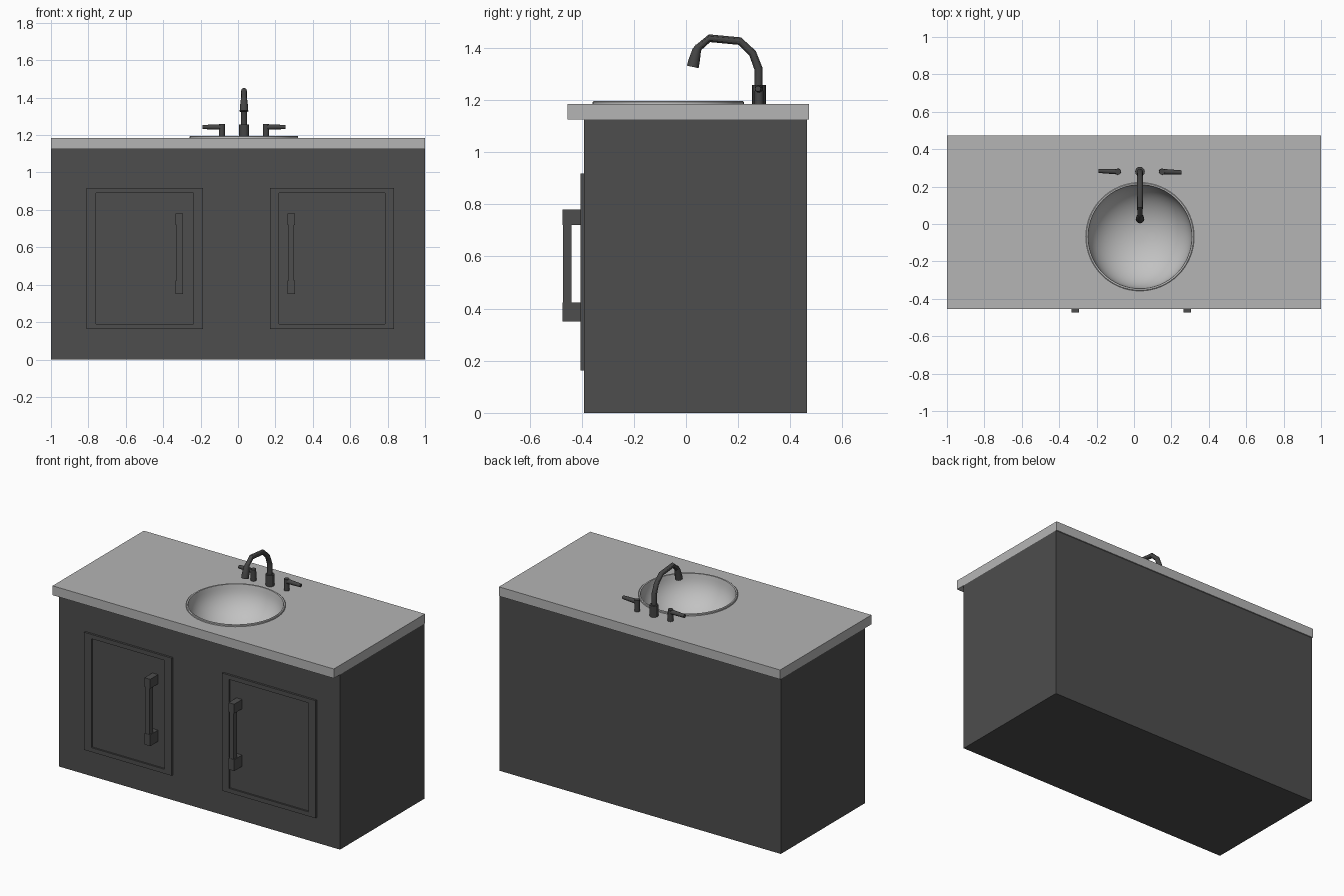
import bpy, bmesh, math
from mathutils import Vector

if "Cube" in bpy.data.objects:
    bpy.data.objects.remove(bpy.data.objects["Cube"])


def material(name, rgb):
    m = bpy.data.materials.new(name)
    m.diffuse_color = (*rgb, 1)
    m.use_nodes = True
    m.node_tree.nodes["Principled BSDF"].inputs["Base Color"].default_value = m.diffuse_color
    return m


CABINET = material("charcoal_cabinet", (0.075, 0.075, 0.075))
STONE = material("grey_stone", (0.46, 0.46, 0.46))
BASIN = material("pale_basin", (0.54, 0.54, 0.54))
METAL = material("dark_metal", (0.06, 0.06, 0.06))
CX, CY = 0.032, -0.068      # basin centre
FY = 0.28                   # faucet line


def finish(name, bm, mat, smooth=None):
    bmesh.ops.recalc_face_normals(bm, faces=bm.faces)
    me = bpy.data.meshes.new(name)
    bm.to_mesh(me)
    bm.free()
    me.materials.append(mat)
    ob = bpy.data.objects.new(name, me)
    bpy.context.collection.objects.link(ob)
    if smooth:
        bpy.ops.object.select_all(action='DESELECT')
        ob.select_set(True)
        bpy.context.view_layer.objects.active = ob
        bpy.ops.object.shade_smooth_by_angle(angle=math.radians(smooth))
    return ob


def add_box(bm, x0, x1, y0, y1, z0, z1):
    vs = bmesh.ops.create_cube(bm, size=1)["verts"]
    for v in vs:
        v.co = Vector(((x0 + x1) / 2 + v.co.x * (x1 - x0),
                       (y0 + y1) / 2 + v.co.y * (y1 - y0),
                       (z0 + z1) / 2 + v.co.z * (z1 - z0)))


def box(name, mat, *dims):
    bm = bmesh.new()
    add_box(bm, *dims)
    return finish(name, bm, mat)


def bridge(bm, rings, cap_start=True, cap_end=True):
    loops = [[bm.verts.new(p) for p in r] for r in rings]
    n = len(loops[0])
    for a, b in zip(loops, loops[1:]):
        for i in range(n):
            bm.faces.new((a[i], a[(i + 1) % n], b[(i + 1) % n], b[i]))
    if cap_start:
        bm.faces.new(loops[0])
    if cap_end:
        bm.faces.new(loops[-1])


def tube(bm, pts, radii, side, n=12):
    """Sweep a circle along a planar path; side is the plane normal."""
    pts = [Vector(p) for p in pts]
    side = Vector(side)
    rings = []
    for i, (p, r) in enumerate(zip(pts, radii)):
        t = (pts[min(i + 1, len(pts) - 1)] - pts[max(i - 1, 0)]).normalized()
        u = t.cross(side)
        rings.append([p + r * (math.cos(k * math.tau / n) * side + math.sin(k * math.tau / n) * u)
                      for k in range(n)])
    bridge(bm, rings)


def circle(r, z, n=64):
    return [(CX + r * math.cos(k * math.tau / n), CY + r * math.sin(k * math.tau / n), z)
            for k in range(n)]


# Cabinet body and countertop, with a round opening for the basin
body = box("cabinet_body", CABINET, -1, 1, -0.392, 0.465, 0, 1.125)
top = box("countertop", STONE, -1, 1, -0.455, 0.472, 1.125, 1.185)
bm = bmesh.new()
bridge(bm, [circle(0.281, 0.85), circle(0.281, 1.3)])
cutter = finish("basin_cutter", bm, STONE)
cutter.hide_render = True
cutter.hide_viewport = True
cutter.display_type = 'WIRE'
for ob in (body, top):
    mod = ob.modifiers.new("basin_opening", 'BOOLEAN')
    mod.object = cutter
    mod.operation = 'DIFFERENCE'
    mod.solver = 'EXACT'

# Basin: raised rim and rounded bowl
rings = [circle(0.29, 1.184), circle(0.29, 1.193), circle(0.286, 1.196), circle(0.278, 1.195)]
for i in range(1, 16):
    a = i / 16 * math.pi / 2
    rings.append(circle(0.276 * math.cos(a), 1.19 - 0.22 * math.sin(a)))
bm = bmesh.new()
bridge(bm, rings, cap_start=False)
basin = finish("basin", bm, BASIN, 40)
# the open shell faces up and inward
if basin.data.polygons[-1].normal.z < 0:
    basin.data.flip_normals()


# Doors: raised frame around a recessed panel
def door(name, x0, x1, z0, z1, dx, dz):
    def rect(y, ix, iz):
        return [(x0 + ix, y, z0 + iz), (x1 - ix, y, z0 + iz),
                (x1 - ix, y, z1 - iz), (x0 + ix, y, z1 - iz)]
    bm = bmesh.new()
    bridge(bm, [rect(-0.39, 0, 0), rect(-0.405, 0, 0), rect(-0.405, dx, dz), rect(-0.394, dx, dz)])
    finish(name, bm, CABINET)


door("left_door", -0.81, -0.188, 0.162, 0.918, 0.05, 0.028)
door("right_door", 0.17, 0.835, 0.162, 0.918, 0.05, 0.028)

# Door handles: two end blocks and a slimmer grip
for name, x in (("left_handle", -0.313), ("right_handle", 0.285)):
    bm = bmesh.new()
    for z0, z1 in ((0.35, 0.423), (0.72, 0.78)):
        add_box(bm, x - 0.02, x + 0.02, -0.474, -0.393, z0, z1)
    add_box(bm, x - 0.015, x + 0.015, -0.472, -0.44, 0.4, 0.74)
    finish(name, bm, CABINET)

# Faucet: base, bent spout and flared nozzle
bm = bmesh.new()
tube(bm, [(CX, FY, 1.184), (CX, FY, 1.257)], [0.026, 0.026], (1, 0, 0))
path = [(0.278, 1.25), (0.278, 1.32), (0.255, 1.38), (0.206, 1.426), (0.09, 1.437), (0.047, 1.4)]
tube(bm, [(CX, y, z) for y, z in path], [0.016, 0.016, 0.015, 0.015, 0.015, 0.014], (1, 0, 0))
path = [(0.05, 1.408), (0.041, 1.39), (0.031, 1.35), (0.026, 1.327)]
tube(bm, [(CX, y, z) for y, z in path], [0.013, 0.017, 0.022, 0.023], (1, 0, 0))
finish("faucet", bm, METAL, 30)

# Tap levers, mirrored about the faucet
for name, s in (("left_tap", -1), ("right_tap", 1)):
    bm = bmesh.new()
    x = CX + s * 0.118
    tube(bm, [(x, FY, 1.184), (x, FY, 1.258)], [0.017, 0.016], (1, 0, 0))
    tube(bm, [(x, FY, 1.243), (CX + s * 0.222, FY - s * 0.004, 1.243)], [0.015, 0.011], (0, 0, 1))
    finish(name, bm, METAL, 30)
